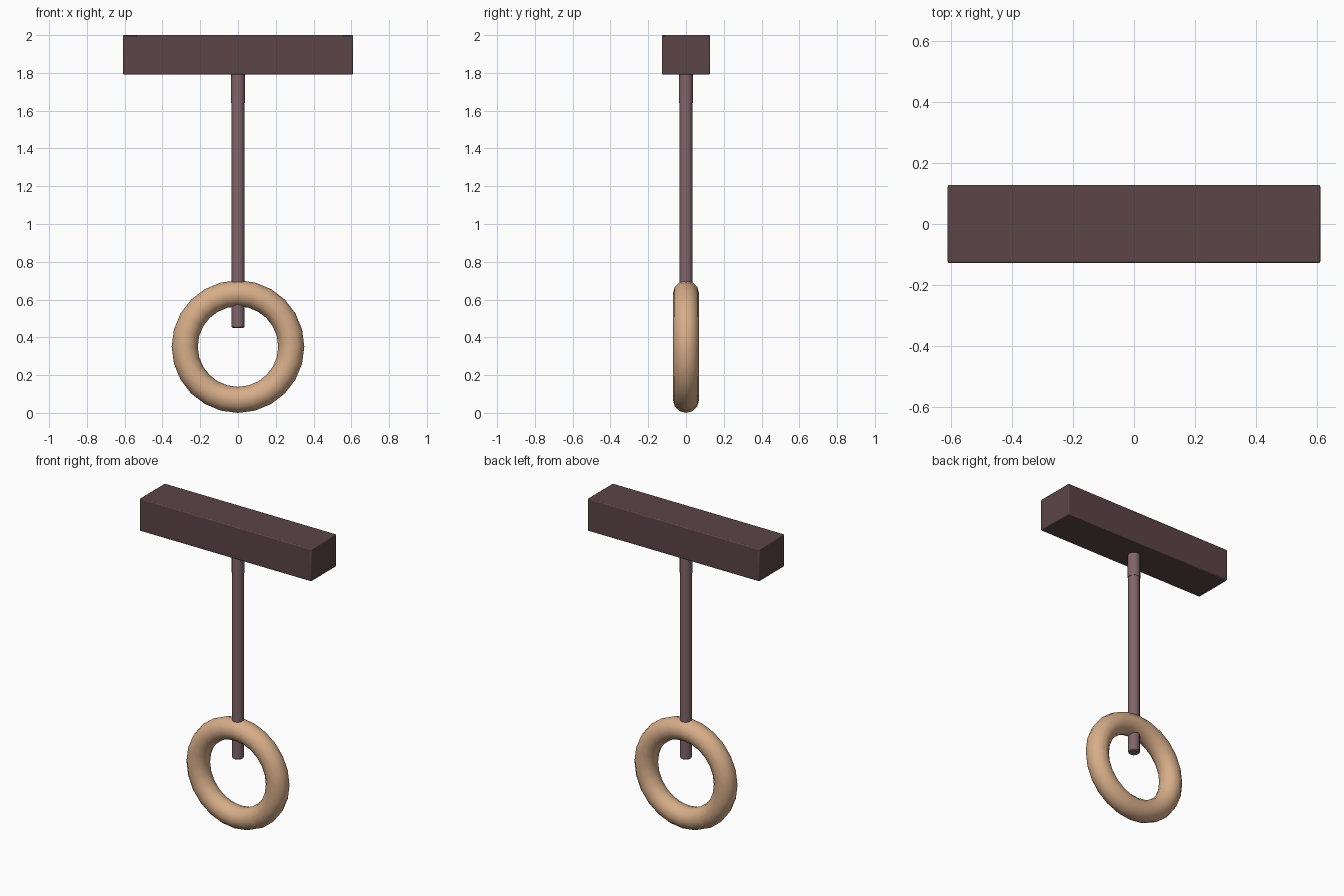
import bpy
import math

cube = bpy.data.objects.get("Cube")
if cube:
    bpy.data.objects.remove(cube, do_unlink=True)


def make_material(name, rgb):
    mat = bpy.data.materials.new(name)
    mat.use_nodes = True
    color = (*rgb, 1.0)
    mat.diffuse_color = color
    mat.node_tree.nodes["Principled BSDF"].inputs["Base Color"].default_value = color
    return mat


def finish(name, mat, angle):
    obj = bpy.context.object
    obj.name = name
    obj.data.materials.append(mat)
    bpy.ops.object.transform_apply(location=False, rotation=True, scale=True)
    bpy.ops.object.shade_smooth_by_angle(angle=math.radians(angle))
    return obj


dark_wood = make_material("dark brown", (0.105, 0.058, 0.065))
rope_mauve = make_material("mauve brown", (0.22, 0.13, 0.145))
light_wood = make_material("light wood", (0.68, 0.42, 0.25))

# Overhead beam with slightly eased edges
bpy.ops.mesh.primitive_cube_add(size=1, location=(0, 0, 1.896))
bpy.context.object.scale = (1.22, 0.256, 0.208)
beam = finish("beam", dark_wood, 30)
bevel = beam.modifiers.new("eased edges", 'BEVEL')
bevel.width = 0.006
bevel.segments = 2

# Hanging rod, passing through the top of the ring
top, bottom = 1.81, 0.45
bpy.ops.mesh.primitive_cylinder_add(vertices=12, radius=0.035, depth=top - bottom,
                                    location=(0, 0, (top + bottom) / 2))
rod = finish("hanging_rod", rope_mauve, 40)
bevel = rod.modifiers.new("eased rim", 'BEVEL')
bevel.limit_method = 'ANGLE'
bevel.angle_limit = math.radians(50)
bevel.width = 0.006

# Collar just under the beam
bpy.ops.mesh.primitive_cylinder_add(vertices=12, radius=0.038, depth=0.16,
                                    location=(0, 0, 1.72))
finish("rod_collar", rope_mauve, 40)

# Hand ring facing the front
bpy.ops.mesh.primitive_torus_add(major_radius=0.282, minor_radius=0.069,
                                 major_segments=24, minor_segments=12,
                                 location=(0, 0, 0.351),
                                 rotation=(math.pi / 2, 0, 0))
finish("hand_ring", light_wood, 60)
